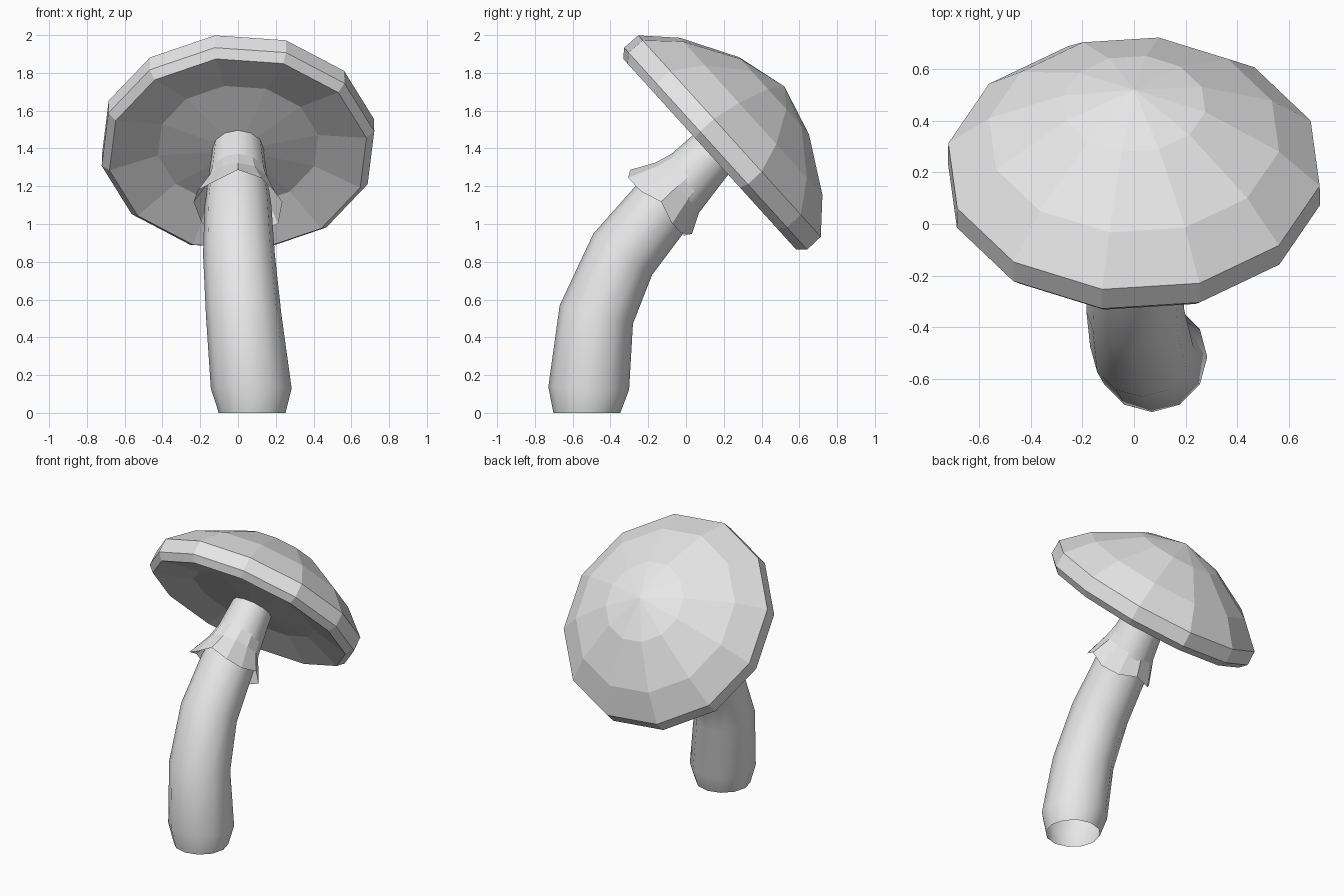
import bpy, bmesh
from math import radians, sin, cos, pi
from mathutils import Vector

cube = bpy.data.objects.get("Cube")
if cube:
    bpy.data.objects.remove(cube)

grey = bpy.data.materials.new("pale grey")
grey.use_nodes = True
grey.diffuse_color = (0.8, 0.8, 0.8, 1)
grey.node_tree.nodes["Principled BSDF"].inputs["Base Color"].default_value = (0.8, 0.8, 0.8, 1)

SIDES = 12


def ring(centre, radius, tilt, phase=0, wave=None):
    """Circle of points leaning back by tilt degrees; wave(i) gives (radius, axial) offsets."""
    a = radians(tilt)
    axis = Vector((0, sin(a), cos(a)))
    across, down = Vector((1, 0, 0)), Vector((0, cos(a), -sin(a)))
    pts = []
    for i in range(SIDES):
        t = 2 * pi * i / SIDES + radians(phase)
        dr, dh = wave(i) if wave else (0, 0)
        pts.append(Vector(centre) + (across * cos(t) + down * sin(t)) * (radius + dr) + axis * dh)
    return pts


def loft(name, rings, start=None, end=None):
    """Skin a list of rings, optionally closed with a fan at either end."""
    bm = bmesh.new()
    loops = [[bm.verts.new(p) for p in r] for r in rings]
    for lo, hi in zip(loops, loops[1:]):
        for i in range(SIDES):
            j = (i + 1) % SIDES
            bm.faces.new((lo[i], lo[j], hi[j], hi[i]))
    for tip, loop, flip in ((start, loops[0], True), (end, loops[-1], False)):
        if tip is not None:
            v = bm.verts.new(tip)
            for i in range(SIDES):
                a, b = loop[i], loop[(i + 1) % SIDES]
                bm.faces.new((b, a, v) if flip else (a, b, v))
    mesh = bpy.data.meshes.new(name)
    bm.to_mesh(mesh)
    bm.free()
    mesh.materials.append(grey)
    obj = bpy.data.objects.new(name, mesh)
    bpy.context.collection.objects.link(obj)
    return obj


# Curved hollow stem: x, y, z, radius, tilt
stem_path = [
    (0.075, -0.525, 0.0, 0.177, 0),
    (0.07, -0.515, 0.13, 0.214, 2),
    (0.03, -0.475, 0.52, 0.2, 14),
    (0.005, -0.335, 0.84, 0.19, 35),
    (0, -0.125, 1.095, 0.177, 45),
    (0, 0.115, 1.35, 0.142, 48),
    (0, 0.17, 1.405, 0.135, 48),
]
stem = loft("stem", [ring(p[:3], p[3], p[4]) for p in stem_path])
for poly in stem.data.polygons:
    poly.use_smooth = True


# Ragged skirt around the upper stem
def ragged(i):
    return 0.012 * sin(i * 2.1), 0.025 * cos(i * pi * 2 / 3)


loft("skirt", [
    ring((0, -0.15, 1.1), 0.235, 46, 0, ragged),
    ring((0, -0.045, 1.2), 0.172, 46),
    ring((0, 0.03, 1.265), 0.15, 46),
])

# Faceted cap, tilted back: radius and height along its axis
TILT = 47.8
base = Vector((0, 0.125, 1.37))
axis = Vector((0, sin(radians(TILT)), cos(radians(TILT))))
cap_profile = [(0.43, 0.07), (0.69, 0), (0.732, 0.043), (0.73, 0.142),
               (0.57, 0.297), (0.28, 0.46)]
loft("cap", [ring(base + axis * h, r, TILT, 20.3) for r, h in cap_profile],
     start=base + axis * 0.03, end=base + axis * 0.534)
